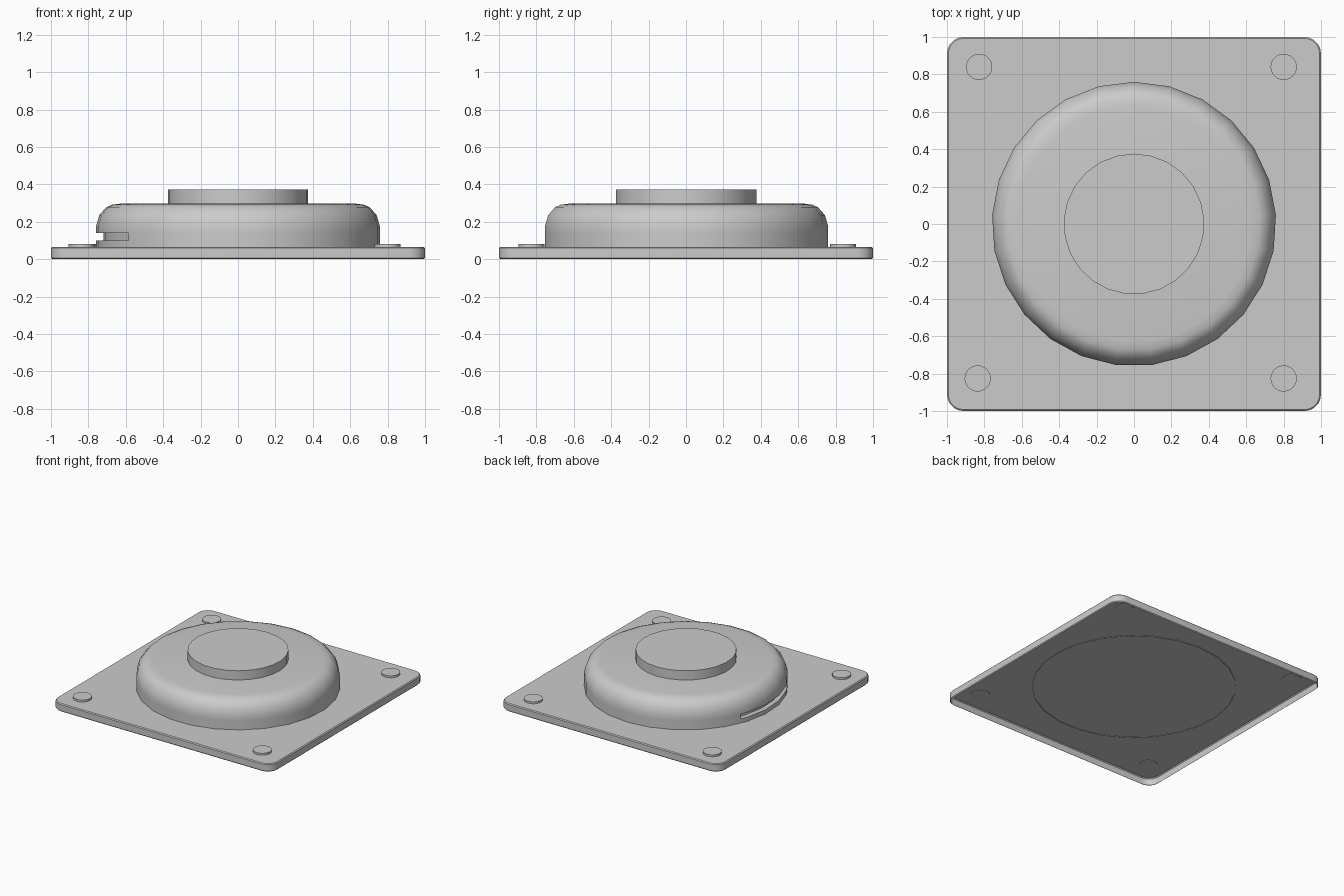
import bpy, bmesh, math
from math import sin, cos, radians

if "Cube" in bpy.data.objects:
    bpy.data.objects.remove(bpy.data.objects["Cube"])

SIDES, STEP = 25, 360 / 25


def make_object(name, bm, angle=30):
    bmesh.ops.recalc_face_normals(bm, faces=bm.faces)
    mesh = bpy.data.meshes.new(name)
    bm.to_mesh(mesh)
    bm.free()
    ob = bpy.data.objects.new(name, mesh)
    bpy.context.collection.objects.link(ob)
    bpy.ops.object.select_all(action='DESELECT')
    bpy.context.view_layer.objects.active = ob
    ob.select_set(True)
    bpy.ops.object.shade_smooth_by_angle(angle=radians(angle))
    return ob


def loft(bm, rings):
    for a, b in zip(rings, rings[1:]):
        n = len(a)
        for i in range(n):
            bm.faces.new((a[i], a[(i + 1) % n], b[(i + 1) % n], b[i]))


# Base plate: rounded square shell, open underneath
def rounded_square(bm, half, radius, z, seg=5):
    ring = []
    for k, (sx, sy) in enumerate(((1, 1), (-1, 1), (-1, -1), (1, -1))):
        for j in range(seg + 1):
            a = radians(90 * k + 90 * j / seg)
            ring.append(bm.verts.new((sx * (half - radius) + radius * cos(a),
                                      sy * (half - radius) + radius * sin(a), z)))
    return ring


bm = bmesh.new()
rings = [rounded_square(bm, h, r, z) for h, r, z in
         ((0.993, 0.083, 0), (1, 0.09, 0.007), (1, 0.09, 0.059), (0.993, 0.083, 0.066))]
loft(bm, rings)
bm.faces.new(rings[-1])
make_object("base_plate", bm)


# Dome: faceted revolve with a shallow groove on the left side
def on_facet(angle, r, z):
    """Point at an angle on the 25-sided outline (first corner at +y)."""
    k = math.floor((angle - 90) / STEP + 1e-6)
    mid = 90 + (k + 0.5) * STEP
    d = r * cos(radians(STEP / 2)) / cos(radians(angle - mid))
    return (d * cos(radians(angle)), d * sin(radians(angle)), z)


START, END = 157.5, 90 + 9 * STEP
angles = sorted([90 + i * STEP for i in range(SIDES)] + [START])
profile = [(0.76, 0.061), (0.76, 0.1), (0.76, 0.14), (0.76, 0.175),
           (0.743, 0.235), (0.705, 0.278), (0.675, 0.291), (0.63, 0.297)]
bm = bmesh.new()
rings = [[bm.verts.new(on_facet(a, r, z)) for a in angles] for r, z in profile]
inner = [[bm.verts.new(on_facet(a, 0.72, z)) for a in angles if START <= a <= END + 0.01]
         for z in (0.1, 0.14)]
loft(bm, rings)
bm.faces.new(rings[-1])
first, count = angles.index(START), len(inner[0])
low, high = [rings[k][first:first + count] for k in (1, 2)]
for i in range(count - 1):
    bm.faces.remove(bm.faces.get((low[i], low[i + 1], high[i + 1], high[i])))
    strip = [low, inner[0], inner[1], high]
    for a, b in zip(strip, strip[1:]):
        bm.faces.new((a[i], a[i + 1], b[i + 1], b[i]))
for i in (0, -1):
    bm.faces.new((low[i], inner[0][i], inner[1][i], high[i]))
make_object("dome", bm)


# Top button and corner screws
def disc(name, x, y, r, z0, z1, sides):
    bm = bmesh.new()
    rings = [[bm.verts.new((x + r * cos(radians(90 + 360 * i / sides)),
                            y + r * sin(radians(90 + 360 * i / sides)), z))
              for i in range(sides)] for z in (z0, z1)]
    loft(bm, rings)
    for ring in rings:
        bm.faces.new(ring)
    return make_object(name, bm)


disc("top_button", 0, 0, 0.376, 0.29, 0.373, SIDES)
for i, (x, y) in enumerate(((-0.828, 0.84), (0.8, 0.84), (-0.836, -0.826), (0.8, -0.826))):
    disc(f"corner_screw_{i + 1}", x, y, 0.07, 0.062, 0.082, 24)

for ob in bpy.data.objects:
    ob.select_set(False)
